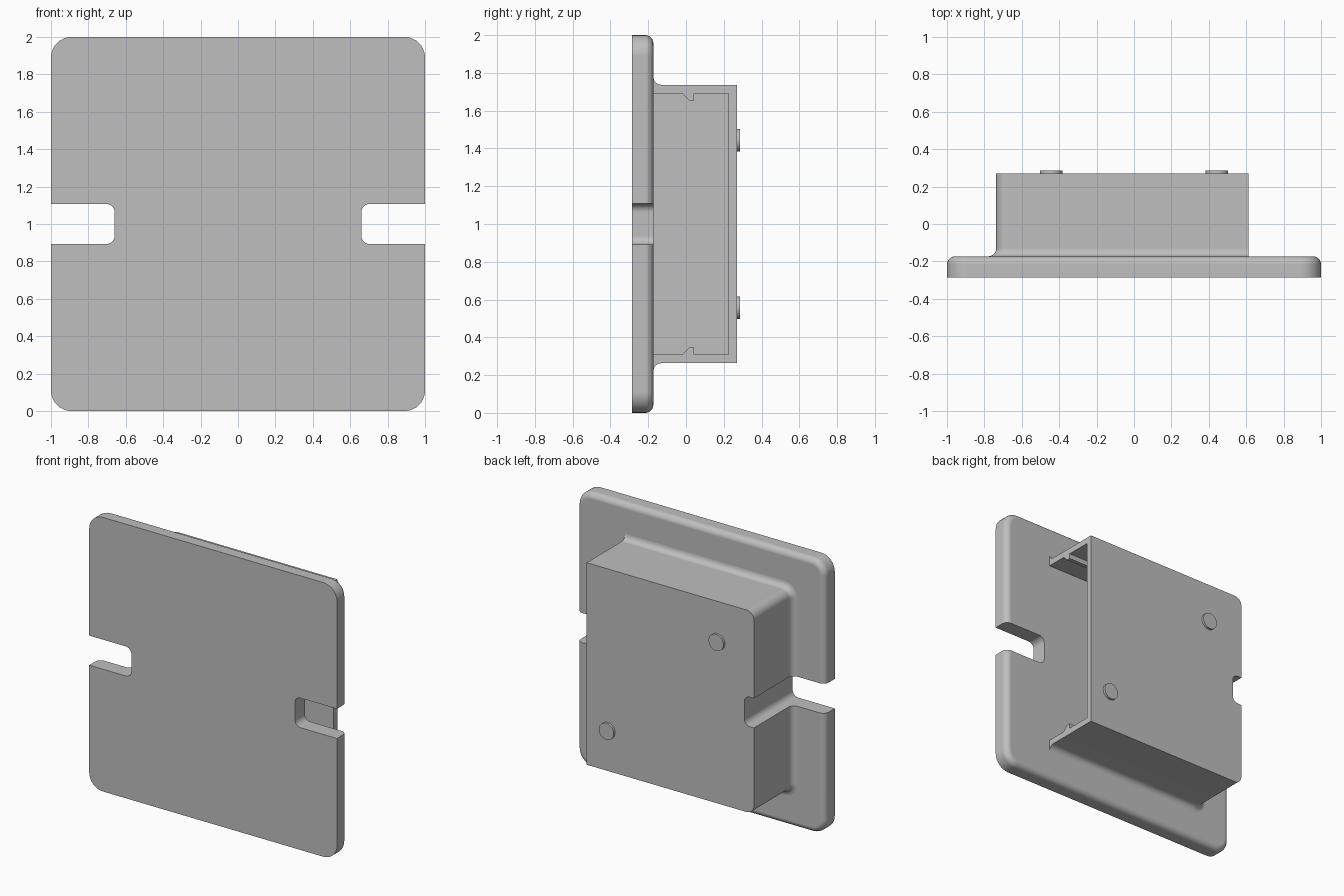
import bpy, bmesh
from math import sin, cos, pi

if "Cube" in bpy.data.objects:
    bpy.data.objects.remove(bpy.data.objects["Cube"])

MID = 1.0                                   # height of the centre line
FRONT, PLATE_BACK, BOX_BACK, PIN_BACK = -0.287, -0.173, 0.27, 0.287
FILLET = 0.043

grey = bpy.data.materials.new("plain grey")
grey.use_nodes = True
grey.diffuse_color = (0.52, 0.52, 0.52, 1)
grey.node_tree.nodes["Principled BSDF"].inputs["Base Color"].default_value = (0.52, 0.52, 0.52, 1)


def outline(x0, x1, half, r_left, r_right, steps=8):
    """Rounded rectangle in x and z, centred on MID."""
    pts = []
    for sx, sz, r, start in ((1, 1, r_right, 0), (-1, 1, r_left, 1),
                             (-1, -1, r_left, 2), (1, -1, r_right, 3)):
        cx = (x1 if sx > 0 else x0) - sx * r
        cz = MID + sz * (half - r)
        n = steps if r > 0 else 0
        for i in range(n + 1):
            a = (start + (i / n if n else 0)) * pi / 2
            pts.append((cx + r * cos(a), cz + r * sin(a)))
    return pts


def loft(name, rings):
    """Closed solid through rings of 3D points."""
    bm = bmesh.new()
    loops = [[bm.verts.new(p) for p in ring] for ring in rings]
    n = len(loops[0])
    for a, b in zip(loops, loops[1:]):
        for i in range(n):
            j = (i + 1) % n
            bm.faces.new((a[i], a[j], b[j], b[i]))
    bm.faces.new(loops[0])
    bm.faces.new(loops[-1])
    bmesh.ops.recalc_face_normals(bm, faces=bm.faces)
    mesh = bpy.data.meshes.new(name)
    bm.to_mesh(mesh)
    bm.free()
    mesh.materials.append(grey)
    obj = bpy.data.objects.new(name, mesh)
    bpy.context.collection.objects.link(obj)
    return obj


def along_y(pts, y):
    return [(x, y, z) for x, z in pts]


def activate(obj):
    bpy.ops.object.select_all(action='DESELECT')
    obj.select_set(True)
    bpy.context.view_layer.objects.active = obj


def cut(obj, cutter):
    mod = obj.modifiers.new("cut", 'BOOLEAN')
    mod.operation, mod.solver, mod.object = 'DIFFERENCE', 'EXACT', cutter
    activate(obj)
    bpy.ops.object.modifier_apply(modifier=mod.name)


quarter = [i / 6 * pi / 2 for i in range(7)]

# Face plate: sharp front edge, rounded back edge
rings = [along_y(outline(-1, 1, 1, 0.11, 0.11), FRONT)]
for a in quarter:
    d = FILLET * (1 - cos(a))
    rings.append(along_y(outline(-1 + d, 1 - d, 1 - d, 0.11 - d, 0.11 - d),
                         PLATE_BACK - FILLET * (1 - sin(a))))
face_plate = loft("face_plate", rings)

# Rear housing: flared into the plate on three sides, square at the open end
rings = []
for y, d in [(PLATE_BACK - 0.01, FILLET)] + \
        [(PLATE_BACK + FILLET * (1 - cos(a)), FILLET * (1 - sin(a))) for a in quarter] + \
        [(BOX_BACK, 0)]:
    rings.append(along_y(outline(-0.737 - d, 0.613, 0.737 + d, 0.06 + d, 0), y))
housing = loft("rear_housing", rings)

# Cavity with a catch ridge along its top and bottom walls
upper = [(-0.4, 0.692), (-0.022, 0.692), (0.015, 0.655), (0.043, 0.655),
         (0.043, 0.692), (0.226, 0.692)]
profile = upper + [(y, -z) for y, z in reversed(upper)]
cavity = loft("cavity_cutter", [[(x, y, MID + z) for y, z in profile] for x in (-0.615, 0.8)])
cut(housing, cavity)

# Side slots through the plate, the left one also through the housing
right_slot = loft("slot_cutter_a", [along_y(outline(0.66, 1.3, 0.108, 0.045, 0), y) for y in (-0.5, 0.5)])
left_slot = loft("slot_cutter_b", [along_y(outline(-1.3, -0.66, 0.108, 0, 0.045), y) for y in (-0.5, 0.5)])
cut(face_plate, right_slot)
cut(face_plate, left_slot)
cut(housing, left_slot)
for cutter in (cavity, right_slot, left_slot):
    bpy.data.objects.remove(cutter)

# Locating pins on the back
parts = [face_plate, housing]
for name, s in (("upper_pin", 1), ("lower_pin", -1)):
    disc = [(-0.443 * s + 0.06 * cos(i * pi / 16), MID + 0.443 * s + 0.06 * sin(i * pi / 16))
            for i in range(32)]
    parts.append(loft(name, [along_y(disc, y) for y in (BOX_BACK - 0.01, PIN_BACK)]))

# Smooth the rounded edges, keep the flats crisp
for obj in parts:
    activate(obj)
    bpy.ops.object.shade_smooth_by_angle(angle=pi / 6)
    obj.modifiers.new("even_normals", 'WEIGHTED_NORMAL').keep_sharp = True
